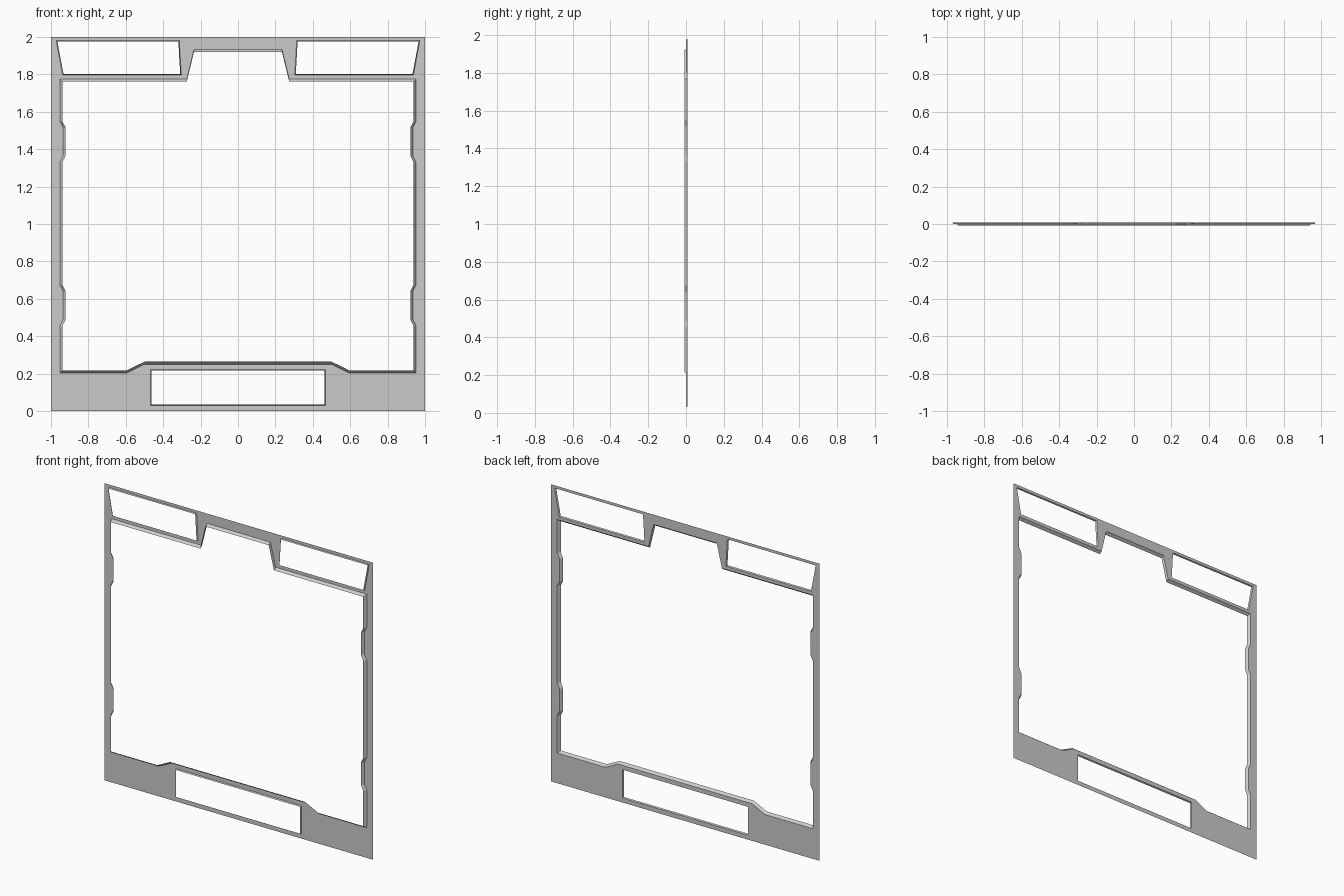
import bpy, bmesh
from mathutils import Vector

if "Cube" in bpy.data.objects:
    bpy.data.objects.remove(bpy.data.objects["Cube"])

BACK, FRONT, MID = 0.009, -0.009, 0.0   # sheet plane, main lip edge, window lip edge


def mirrored(half):
    """Close a left-hand half profile with its mirror image."""
    return half + [(-x, z) for x, z in reversed(half)]


def flip(loop):
    return [(-x, z) for x, z in loop]


def rect(x, z0, z1):
    return [(-x, z0), (-x, z1), (x, z1), (x, z0)]


def opening(t):
    """Main opening outline; t is how far the lip has tapered inward."""
    side, bump = -0.953 + t, -0.935 + t
    half = [(-0.5, 0.25 + t), (-0.595, 0.203 + t), (side, 0.203 + t)]
    for z in (0.565, 1.44):                       # two bumps on each side
        half += [(side, z - 0.11), (bump, z - 0.075),
                 (bump, z + 0.075), (side, z + 0.11)]
    half += [(side, 1.775 - t), (-0.274, 1.775 - t), (-0.235, 1.934 - t)]
    return mirrored(half)


# upper corner window, at the sheet and at its lip edge
win_a = [(-0.972, 1.981), (-0.314, 1.981), (-0.303, 1.797), (-0.938, 1.797)]
win_b = [(-0.966, 1.977), (-0.319, 1.977), (-0.309, 1.802), (-0.933, 1.802)]

holes = [
    (opening(0), opening(0.014), FRONT),
    (win_a, win_b, MID),
    (flip(win_a), flip(win_b), MID),
    (rect(0.468, 0.03, 0.221), rect(0.463, 0.035, 0.216), MID),
]

bm = bmesh.new()


def ring(points, y):
    verts = [bm.verts.new((x, y, z)) for x, z in points]
    edges = [bm.edges.new((verts[i - 1], verts[i])) for i in range(len(verts))]
    return verts, edges


# flat sheet with four openings
sheet_edges = ring(rect(1, 0, 2), BACK)[1]
rims = []
for outer, inner, y in holes:
    verts, edges = ring(outer, BACK)
    sheet_edges += edges
    rims.append((verts, inner, y))
bmesh.ops.triangle_fill(bm, edges=sheet_edges, use_beauty=True,
                        use_dissolve=False, normal=Vector((0, -1, 0)))
sheet = list(bm.faces)

# tapered lips standing forward from each opening
for verts, inner, y in rims:
    lip = ring(inner, y)[0]
    for i in range(len(verts)):
        bm.faces.new((verts[i - 1], verts[i], lip[i], lip[i - 1]))

bmesh.ops.recalc_face_normals(bm, faces=bm.faces)
if sheet[0].normal.y > 0:
    bmesh.ops.reverse_faces(bm, faces=bm.faces)
bmesh.ops.dissolve_limit(bm, angle_limit=0.001, verts=[],
                         edges=[e for e in bm.edges if not e.is_boundary])

mesh = bpy.data.meshes.new("frame_panel")
bm.to_mesh(mesh)
bm.free()
bpy.context.collection.objects.link(bpy.data.objects.new("frame_panel", mesh))
